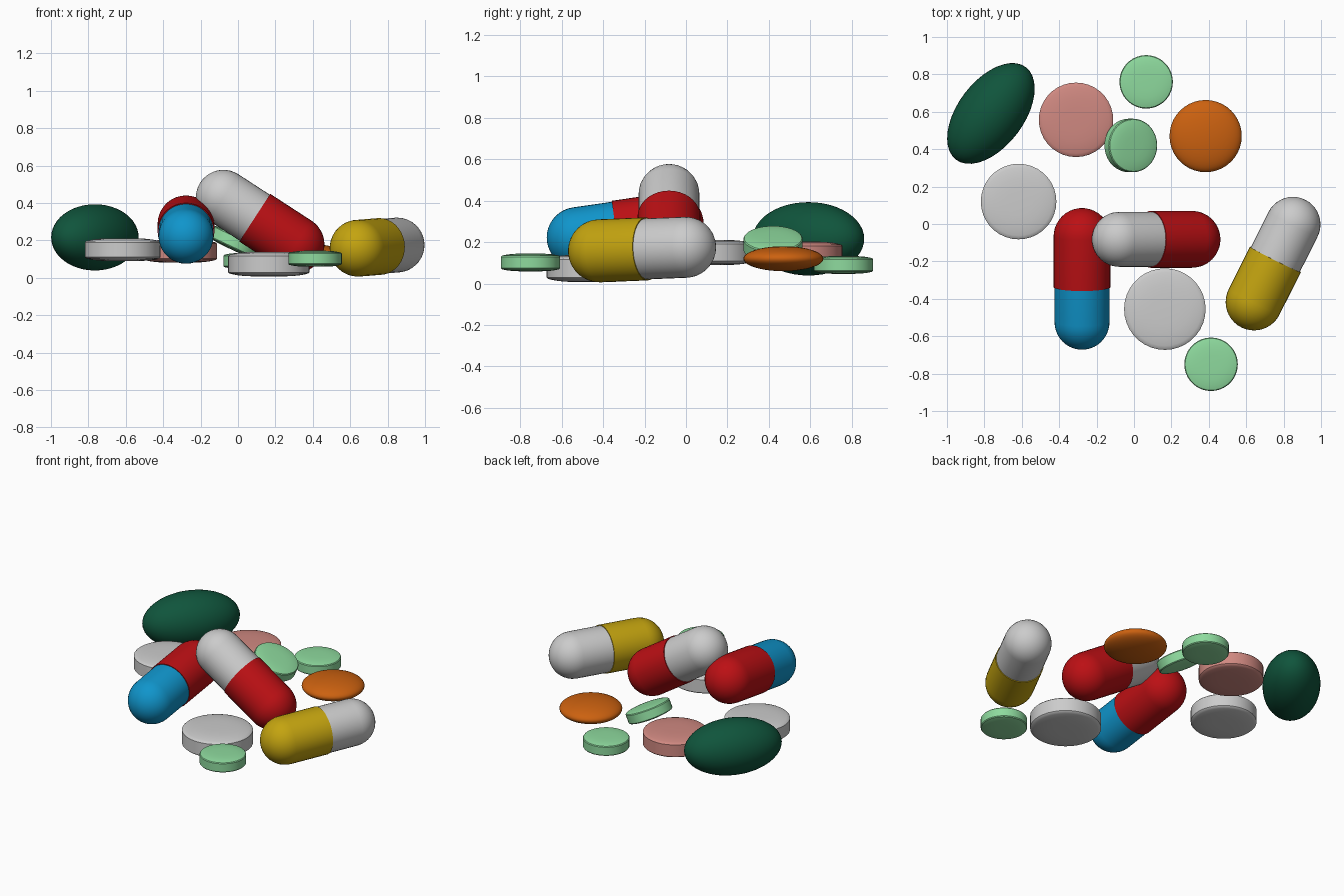
import bpy, bmesh
from math import sin, cos, pi, radians
from mathutils import Vector

if "Cube" in bpy.data.objects:
    bpy.data.objects.remove(bpy.data.objects["Cube"])

SEGS = 36


def material(name, rgb):
    m = bpy.data.materials.new(name)
    m.diffuse_color = (*rgb, 1)
    m.use_nodes = True
    m.node_tree.nodes["Principled BSDF"].inputs["Base Color"].default_value = m.diffuse_color
    return m


RED = material("red", (0.50, 0.005, 0.007))
BLUE = material("blue", (0.005, 0.30, 0.60))
YELLOW = material("yellow", (0.55, 0.37, 0.005))
MINT = material("mint", (0.27, 0.70, 0.34))
PINK = material("pink", (0.63, 0.25, 0.22))
ORANGE = material("orange", (0.60, 0.12, 0.005))
GREEN = material("dark_green", (0.005, 0.09, 0.045))


def finish(bm, name, mat):
    me = bpy.data.meshes.new(name)
    bmesh.ops.recalc_face_normals(bm, faces=bm.faces[:])
    bm.to_mesh(me)
    bm.free()
    ob = bpy.data.objects.new(name, me)
    bpy.context.collection.objects.link(ob)
    if mat:
        me.materials.append(mat)
    bpy.ops.object.select_all(action='DESELECT')
    ob.select_set(True)
    bpy.context.view_layer.objects.active = ob
    bpy.ops.object.shade_smooth_by_angle(angle=radians(35))
    return ob


def lathe(name, profile, mat):
    """Spin a (radius, z) profile about z."""
    bm = bmesh.new()
    vs = [bm.verts.new((r, 0, z)) for r, z in profile]
    es = [bm.edges.new(p) for p in zip(vs, vs[1:])]
    bmesh.ops.spin(bm, geom=vs + es, cent=(0, 0, 0), axis=(0, 0, 1),
                   angle=2 * pi, steps=SEGS)
    bmesh.ops.remove_doubles(bm, verts=bm.verts[:], dist=1e-5)
    return finish(bm, name, mat)


def tablet(name, loc, r, h, mat=None, tilt=0):
    """Round tablet with straight wall and gently domed faces; h is half height."""
    wall = 0.72 * h
    top = [(r * t, h - (h - wall) * t ** 4) for t in (0, 0.35, 0.6, 0.78, 0.9, 0.97)]
    top.append((r, wall - 0.004))
    ob = lathe(name, top + [(a, -z) for a, z in reversed(top)], mat)
    ob.location = loc
    ob.rotation_euler = (0, radians(tilt), 0)


def ellipsoid(name, loc, radii, mat, turn=0):
    bm = bmesh.new()
    bmesh.ops.create_uvsphere(bm, u_segments=40, v_segments=24, radius=1)
    bmesh.ops.scale(bm, vec=radii, verts=bm.verts[:])
    ob = finish(bm, name, mat)
    ob.location = loc
    ob.rotation_euler = (0, 0, radians(turn))


def capsule(name, a, b, body_mat, cap_mat, seam=0.2):
    """Two-part capsule from body end centre a to cap end centre b."""
    a, b = Vector(a), Vector(b)
    length = (b - a).length
    rb, rc, n = 0.147, 0.152, 10
    arc = [i * pi / 2 / n for i in range(n + 1)]
    body = [(rb * sin(t), -rb * cos(t)) for t in arc] + [(rb, seam + 0.01)]
    cap = [(rc * sin(t), length + rc * cos(t)) for t in arc]
    cap += [(rc, seam), (rb - 0.001, seam)]
    for part, prof, mat in (("body", body, body_mat), ("cap", cap, cap_mat)):
        ob = lathe(f"{name}_{part}", prof, mat)
        ob.location = a
        ob.rotation_euler = (b - a).to_track_quat('Z', 'Y').to_euler()


# two-colour capsules
capsule("blue_red_capsule", (-0.278, -0.525, 0.222), (-0.278, -0.067, 0.288), BLUE, RED, 0.19)
capsule("grey_red_capsule", (-0.078, -0.082, 0.43), (0.31, -0.082, 0.178), None, RED)
capsule("grey_yellow_capsule", (0.850, -0.002, 0.175), (0.642, -0.417, 0.158), None, YELLOW, 0.21)

# round tablets
tablet("grey_tablet_left", (-0.617, 0.12, 0.15), 0.202, 0.061)
tablet("grey_tablet_front", (0.165, -0.455, 0.073), 0.218, 0.066)
tablet("pink_tablet", (-0.31, 0.557, 0.142), 0.199, 0.061, PINK)
tablet("mint_tablet_back", (0.065, 0.76, 0.09), 0.143, 0.043, MINT)
tablet("mint_tablet_leaning", (-0.017, 0.42, 0.19), 0.143, 0.043, MINT, 25)
tablet("mint_tablet_front", (0.412, -0.75, 0.102), 0.143, 0.043, MINT)

# lens-shaped pill and large oval softgel
ellipsoid("orange_pill", (0.383, 0.47, 0.12), (0.193, 0.193, 0.06), ORANGE)
ellipsoid("green_softgel", (-0.765, 0.591, 0.216), (0.31, 0.177, 0.177), GREEN, 53)
